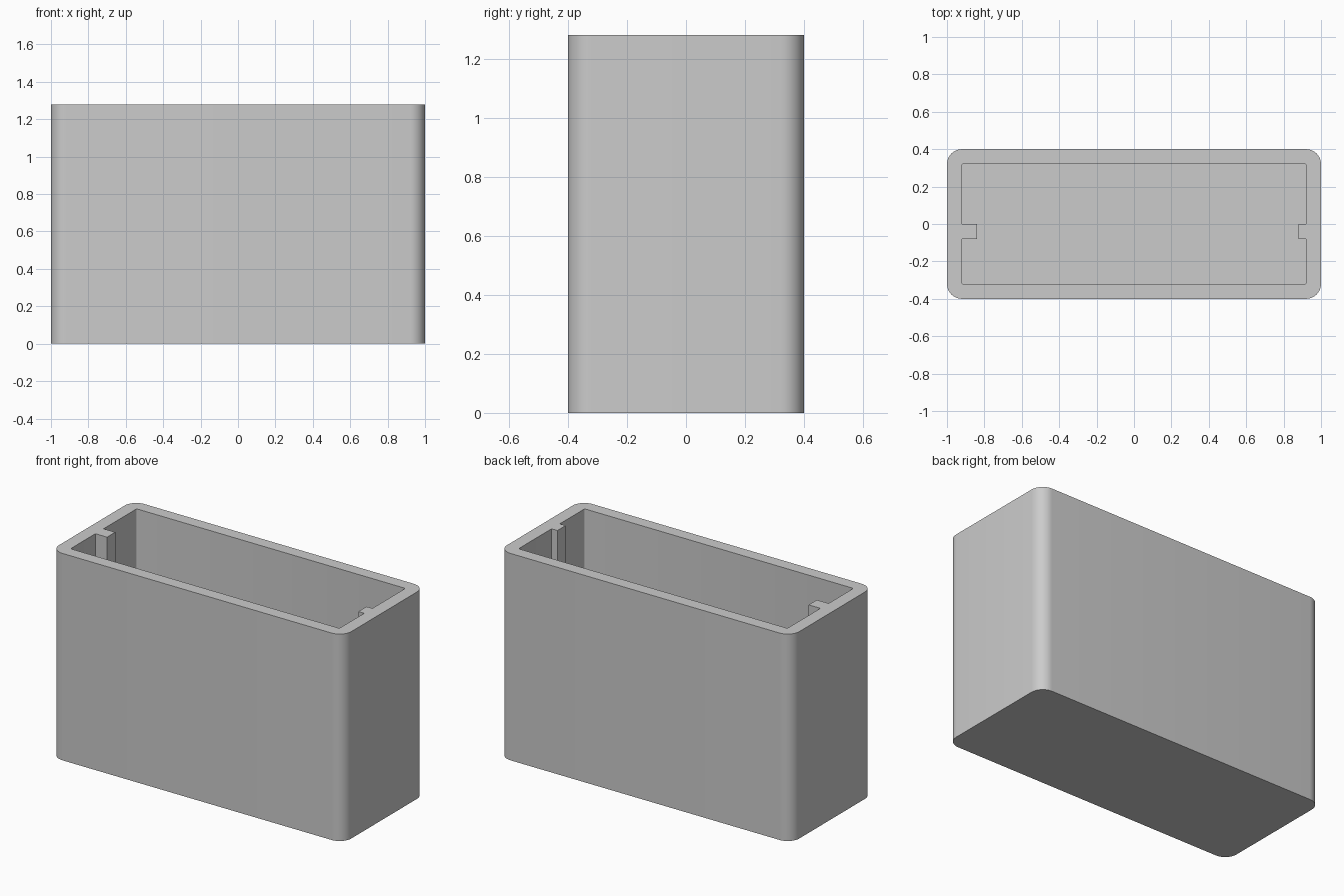
import bpy, bmesh, math

if "Cube" in bpy.data.objects:
    bpy.data.objects.remove(bpy.data.objects["Cube"], do_unlink=True)

HEIGHT, FLOOR = 1.28, 0.08


def arc(cx, cy, r, start, steps):
    """Quarter circle, counter-clockwise from the start angle in degrees."""
    angles = [math.radians(start + 90 * i / steps) for i in range(steps + 1)]
    return [(cx + r * math.cos(a), cy + r * math.sin(a)) for a in angles]


def rounded_corners(x, y, r, steps):
    """Four corner arcs of a rounded rectangle, from back left round to front left."""
    signs = [(1, 1), (-1, 1), (-1, -1), (1, -1)]
    return [arc(sx * (x - r), sy * (y - r), r, 90 * i, steps)
            for i, (sx, sy) in enumerate(signs)]


def rib(wall, tip, y_first, y_second):
    """Rib outline standing out from an end wall."""
    return [(wall, y_first), (tip, y_first), (tip, y_second), (wall, y_second)]


def add_walls(bm, outline, top, bottom, bottom_up):
    """Upright walls closed at the bottom; returns the edges left open at the top."""
    upper = [bm.verts.new((x, y, top)) for x, y in outline]
    lower = [bm.verts.new((x, y, bottom)) for x, y in outline]
    n = len(outline)
    for i in range(n):
        j = (i + 1) % n
        bm.faces.new((lower[i], lower[j], upper[j], upper[i]))
    bm.faces.new(lower if bottom_up else lower[::-1])
    return [bm.edges.get((upper[i], upper[(i + 1) % n])) for i in range(n)]


# Outer shell and cavity outlines, with a deep rib and a shallow one
outer = sum(rounded_corners(1.0, 0.4, 0.08, 10), [])
c = rounded_corners(0.92, 0.323, 0.01, 3)
inner = (c[0] + c[1] + rib(-0.92, -0.84, 0.0, -0.08)
         + c[2] + c[3] + rib(0.92, 0.88, -0.08, 0.0))

bm = bmesh.new()
rim = add_walls(bm, outer, HEIGHT, 0, False)
rim += add_walls(bm, inner, HEIGHT, FLOOR, True)

# Flat rim between the two outlines
bmesh.ops.triangle_fill(bm, edges=rim, use_beauty=True, normal=(0, 0, 1))
bmesh.ops.recalc_face_normals(bm, faces=bm.faces)

mesh = bpy.data.meshes.new("open_box")
bm.to_mesh(mesh)
bm.free()
box = bpy.data.objects.new("open_box", mesh)
bpy.context.collection.objects.link(box)

# Plain grey
grey = bpy.data.materials.new("grey")
grey.use_nodes = True
colour = (0.6, 0.6, 0.6, 1)
grey.diffuse_color = colour
grey.node_tree.nodes["Principled BSDF"].inputs["Base Color"].default_value = colour
mesh.materials.append(grey)

# Smooth round corners, sharp edges elsewhere
bpy.ops.object.select_all(action="DESELECT")
box.select_set(True)
bpy.context.view_layer.objects.active = box
bpy.ops.object.shade_smooth_by_angle(angle=math.radians(35))
